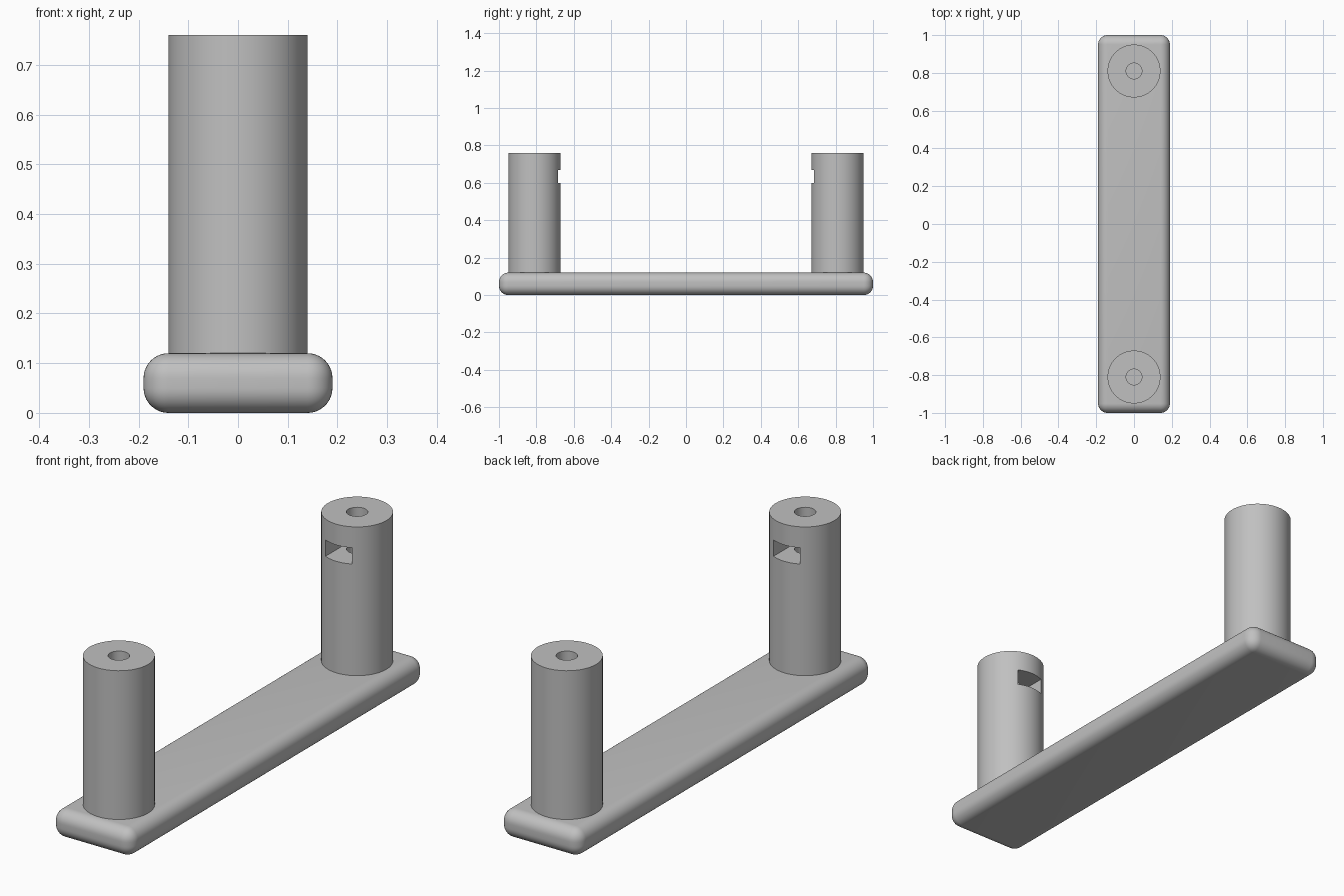
import bpy
from math import pi, radians

if "Cube" in bpy.data.objects:
    bpy.data.objects.remove(bpy.data.objects["Cube"], do_unlink=True)

grey = bpy.data.materials.new("plain_grey")
grey.use_nodes = True
colour = (0.53, 0.53, 0.53, 1)
grey.diffuse_color = colour
grey.node_tree.nodes["Principled BSDF"].inputs["Base Color"].default_value = colour

POST_Y, POST_R, POST_TOP = 0.81, 0.14, 0.76
BASE_H, ROUND = 0.12, 0.05
SLOT_LOW, SLOT_HIGH, SLOT_W = 0.60, 0.67, 0.125
BORE_R, BORE_LOW = 0.042, 0.40


def box(name, size, centre):
    bpy.ops.mesh.primitive_cube_add(size=1, location=centre)
    ob = bpy.context.object
    ob.name = name
    ob.scale = size
    bpy.ops.object.transform_apply(location=False, rotation=False, scale=True)
    return ob


def cylinder(name, radius, low, high, y, sides=64):
    bpy.ops.mesh.primitive_cylinder_add(
        vertices=sides, radius=radius, depth=high - low, location=(0, y, (low + high) / 2))
    ob = bpy.context.object
    ob.name = name
    return ob


def apply(ob, mod):
    bpy.ops.object.select_all(action="DESELECT")
    ob.select_set(True)
    bpy.context.view_layer.objects.active = ob
    bpy.ops.object.modifier_apply(modifier=mod.name)


def cut(ob, cutter):
    mod = ob.modifiers.new("cut", "BOOLEAN")
    mod.operation, mod.solver, mod.object = "DIFFERENCE", "EXACT", cutter
    apply(ob, mod)
    bpy.data.objects.remove(cutter, do_unlink=True)


def finish(ob):
    ob.data.materials.clear()
    ob.data.materials.append(grey)
    bpy.ops.object.select_all(action="DESELECT")
    ob.select_set(True)
    bpy.context.view_layer.objects.active = ob
    bpy.ops.object.shade_smooth_by_angle(angle=radians(30))


# Rounded base bar
base = box("base_bar", (0.38, 2, BASE_H), (0, 0, BASE_H / 2))
bevel = base.modifiers.new("round", "BEVEL")
bevel.width, bevel.segments = ROUND, 10
apply(base, bevel)
finish(base)

# Posts with a screw bore and an inward-facing nut slot
for name, side in (("front_post", -1), ("back_post", 1)):
    y = side * POST_Y
    post = cylinder(name, POST_R, BASE_H - 0.02, POST_TOP, y)
    # Slot from the inner face to the post axis
    cut(post, box("slot_cutter", (SLOT_W, 0.2, SLOT_HIGH - SLOT_LOW),
                  (0, y - side * 0.1, (SLOT_LOW + SLOT_HIGH) / 2)))
    # Hexagonal nut seat
    cut(post, cylinder("nut_cutter", SLOT_W / 2 / 0.866, SLOT_LOW, SLOT_HIGH, y, 6))
    # Screw bore
    cut(post, cylinder("bore_cutter", BORE_R, BORE_LOW, POST_TOP + 0.1, y, 32))
    finish(post)
